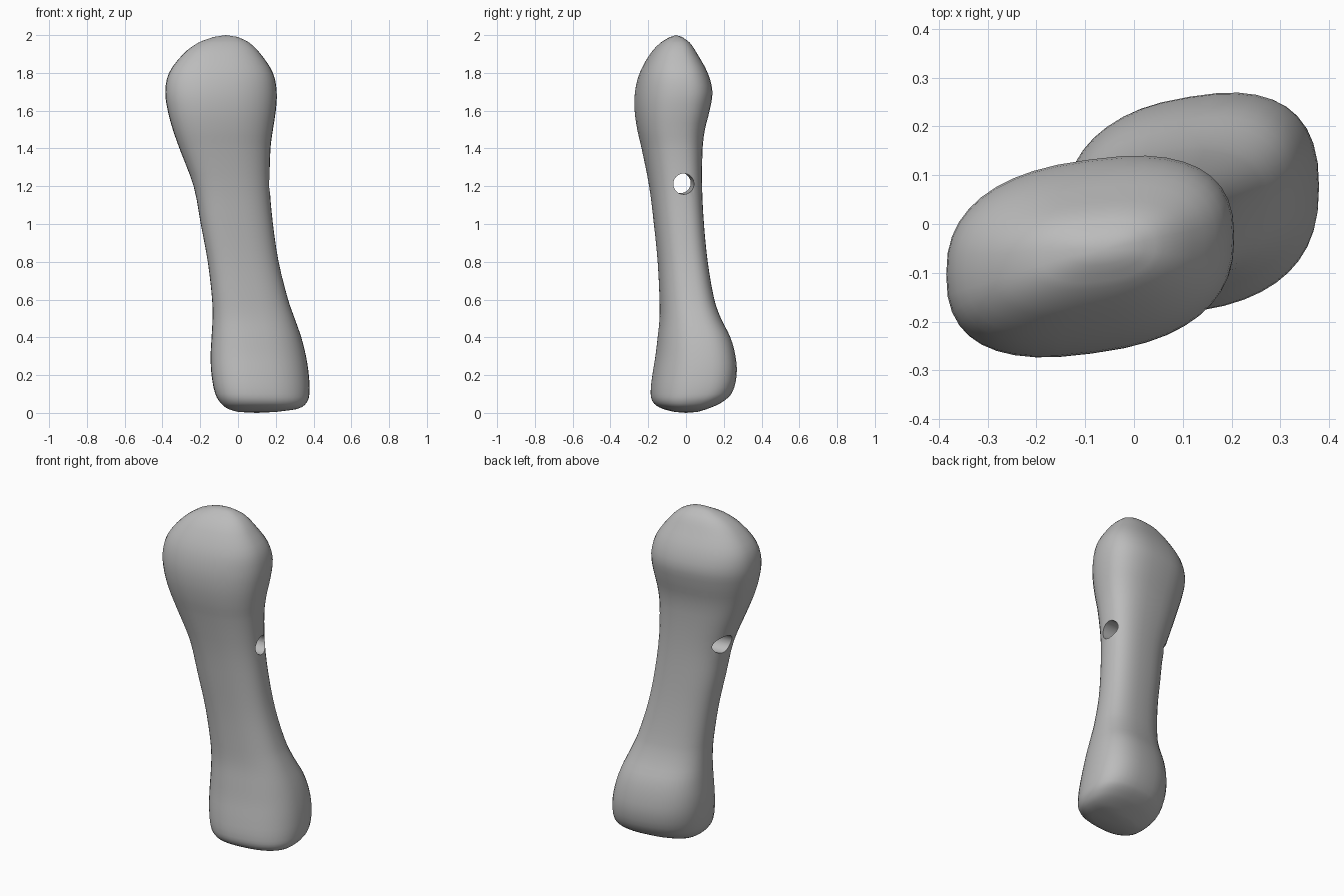
import bpy, bmesh, math
from mathutils import Vector

cube = bpy.data.objects.get("Cube")
if cube:
    bpy.data.objects.remove(cube, do_unlink=True)

# Flat grey bone colour
grey = bpy.data.materials.new("bone grey")
grey.use_nodes = True
grey.diffuse_color = (0.5, 0.5, 0.5, 1)
grey.node_tree.nodes["Principled BSDF"].inputs["Base Color"].default_value = grey.diffuse_color

# Cross-section extents along the bone: height, left, right, front, back
SECTIONS = [
    (0.005, 0.0, 0.2, -.06, 0.06),
    (0.02, -.05, 0.31, -.12, 0.11),
    (0.05, -.09, 0.36, -.17, 0.18),
    (0.1, -.12, 0.378, -.187, 0.24),
    (0.2, -.14, 0.375, -.178, 0.268),
    (0.3, -.145, 0.36, -.162, 0.262),
    (0.4, -.14, 0.335, -.15, 0.235),
    (0.5, -.135, 0.3, -.14, 0.185),
    (0.6, -.137, 0.265, -.14, 0.15),
    (0.8, -.16, 0.215, -.15, 0.115),
    (1.0, -.197, 0.185, -.17, 0.095),
    (1.2, -.235, 0.168, -.195, 0.085),
    (1.4, -.31, 0.172, -.235, 0.088),
    (1.5, -.345, 0.185, -.258, 0.1),
    (1.6, -.372, 0.2, -.272, 0.125),
    (1.7, -.385, 0.205, -.27, 0.14),
    (1.8, -.365, 0.185, -.245, 0.115),
    (1.9, -.29, 0.12, -.19, 0.06),
    (1.96, -.21, 0.06, -.135, 0.02),
    (1.99, -.13, 0.0, -.085, -.02),
]
SIDES = 40
STEPS = 3
SKEW = 0.2


def smooth_rows(rows):
    """Resample the sections with a smooth curve through each one."""
    result = []
    for i in range(len(rows) - 1):
        a, b = rows[i], rows[i + 1]
        before, after = rows[max(i - 1, 0)], rows[min(i + 2, len(rows) - 1)]
        step = b[0] - a[0]
        for s in range(STEPS):
            t = s / STEPS
            row = [a[0] + step * t]
            for k in range(1, len(a)):
                m0 = (b[k] - before[k]) / (b[0] - before[0]) * step
                m1 = (after[k] - a[k]) / (after[0] - a[0]) * step
                d = b[k] - a[k]
                row.append(a[k] + m0 * t + (3 * d - 2 * m0 - m1) * t * t
                           + (m0 + m1 - 2 * d) * t ** 3)
            result.append(row)
    return result + [rows[-1]]


def squircle(power):
    """Skewed rounded rectangle filling the unit square."""
    points = []
    for i in range(SIDES):
        angle = math.tau * i / SIDES
        c, s = math.cos(angle), math.sin(angle)
        x = math.copysign(abs(c) ** (2 / power), c)
        y = math.copysign(abs(s) ** (2 / power), s) + SKEW * x
        points.append((x, y))
    tallest = max(y for x, y in points)
    return [(x, y / tallest) for x, y in points]


# Bone body lofted through the sections
outline = squircle(2.5)
bm = bmesh.new()
rings = []
for z, left, right, front, back in smooth_rows(SECTIONS):
    rings.append([bm.verts.new(((left + right) / 2 + x * (right - left) / 2,
                                (front + back) / 2 + y * (back - front) / 2, z))
                  for x, y in outline])
for low, high in zip(rings, rings[1:]):
    for i in range(SIDES):
        j = (i + 1) % SIDES
        bm.faces.new((low[i], low[j], high[j], high[i]))

# Rounded end caps
for ring, tip in ((rings[0], 0.0), (rings[-1], 2.0)):
    centre = sum((v.co for v in ring), Vector()) / SIDES
    centre.z = tip
    pole = bm.verts.new(centre)
    for i in range(SIDES):
        bm.faces.new((ring[i], ring[(i + 1) % SIDES], pole))
bmesh.ops.recalc_face_normals(bm, faces=bm.faces)
mesh = bpy.data.meshes.new("bone")
bm.to_mesh(mesh)
bm.free()
mesh.materials.append(grey)
bone = bpy.data.objects.new("bone", mesh)
bpy.context.collection.objects.link(bone)

# Round hole drilled sideways through the shaft
near, far = Vector((0.17, -0.012, 1.212)), Vector((-0.23, -0.032, 1.218))
axis = near - far
bpy.ops.mesh.primitive_cylinder_add(vertices=32, radius=0.055, depth=1,
                                    location=(near + far) / 2,
                                    rotation=axis.to_track_quat('Z', 'Y').to_euler())
drill = bpy.context.object
drill.name = "hole_cutter"
drill.hide_render = True
drill.data.materials.append(grey)
cut = bone.modifiers.new("hole", 'BOOLEAN')
cut.operation = 'DIFFERENCE'
cut.solver = 'EXACT'
cut.object = drill

bpy.ops.object.select_all(action='DESELECT')
bone.select_set(True)
bpy.context.view_layer.objects.active = bone
bpy.ops.object.modifier_apply(modifier=cut.name)
bpy.data.objects.remove(drill, do_unlink=True)
bpy.ops.object.shade_smooth_by_angle(angle=math.radians(40))
